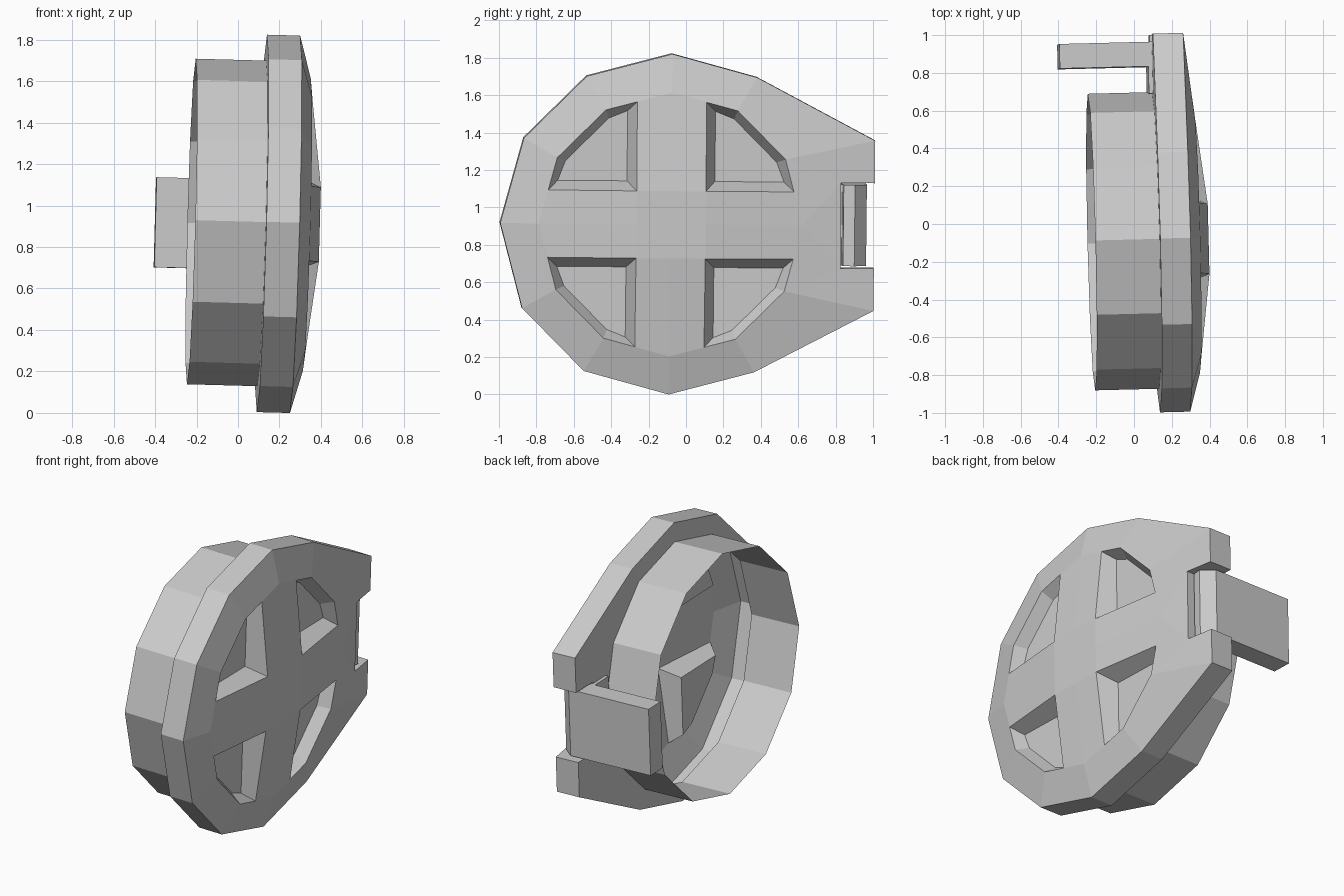
import bpy, bmesh
from math import cos, sin, radians
from mathutils import Matrix, Vector

if "Cube" in bpy.data.objects:
    bpy.data.objects.remove(bpy.data.objects["Cube"])

# Slight overall lean of the whole cap; local x is the cap axis, centre at (0, -0.09, 0.917)
LEAN = Matrix(((1, -0.025, 0.027, 0.0),
               (0.025, 1, 0.011, -0.09),
               (-0.027, -0.008, 1, 0.917),
               (0, 0, 0, 1)))


def build(name, faces):
    bm = bmesh.new()
    for f in faces:
        bm.faces.new([bm.verts.new(Vector(p)) for p in f])
    bmesh.ops.remove_doubles(bm, verts=bm.verts, dist=0.0005)
    bmesh.ops.recalc_face_normals(bm, faces=bm.faces)
    bm.transform(LEAN)
    me = bpy.data.meshes.new(name)
    bm.to_mesh(me)
    bm.free()
    ob = bpy.data.objects.new(name, me)
    bpy.context.collection.objects.link(ob)
    return ob


def ring(r, x):
    return [(x, r * cos(radians(30 * k)), r * sin(radians(30 * k))) for k in range(12)]


def band(a, b):
    n = len(a)
    return [(a[i], a[(i + 1) % n], b[(i + 1) % n], b[i]) for i in range(n)]


def prism(profile, h):
    lo = [(x, y, -h) for x, y in profile]
    hi = [(x, y, h) for x, y in profile]
    return band(lo, hi) + [lo, hi]


def outline(x, xn):
    # twelve-sided rim whose +y side is drawn out to a notched straight end
    rim = ring(0.91, x)
    return ([(xn, 0.91, 0.228), (x, 1.09, 0.228), (x, 1.09, 0.455)] + rim[2:11]
            + [(x, 1.09, -0.455), (x, 1.09, -0.228), (xn, 0.91, -0.228)])


def skirt(inner, o):
    # surface between a twelve-sided ring and the notched outline
    f = [(inner[k], inner[k + 1], o[k + 2], o[k + 1]) for k in range(1, 11)]
    f += [(inner[1], o[2], o[1], o[0]), (inner[1], o[0], inner[0]),
          (inner[0], o[0], o[14]), (inner[0], o[14], inner[11]),
          (inner[11], o[14], o[13], o[12])]
    return f


# Front plate: domed cross, four recessed pockets, rim and back flange
XC, XR, XF = 0.39, 0.332, 0.26
R = ring(0.705, XR)
front, back = outline(0.275, 0.30), outline(0.115, 0.115)
faces = skirt(R, front) + band(front, back) + skirt(ring(0.785, 0.115), back)
corner = (XC, 0.185, 0.18)
w_top, w_side = (XR, 0.185, 0.655), (XR, 0.657, 0.18)
pocket = [corner, w_side, R[1], R[2], w_top]
floor = [(XF, 0.235, 0.23), (XF, 0.605, 0.23), (XF, 0.565, 0.335),
         (XF, 0.335, 0.565), (XF, 0.235, 0.605)]
quarter = [((XC, 0, 0), (XC, 0.185, 0), corner, (XC, 0, 0.18)),
           ((XC, 0, 0.18), corner, w_top, R[3]),
           ((XC, 0.185, 0), R[0], w_side, corner),
           (R[3], w_top, R[2]), (R[0], R[1], w_side),
           floor] + band(pocket, floor)
for sy in (1, -1):
    for sz in (1, -1):
        faces += [[(x, y * sy, z * sz) for x, y, z in f] for f in quarter]
build("front_plate", faces)

# Open collar behind the plate
build("collar", band(ring(0.785, -0.225), ring(0.785, 0.115)))

# Latch tab sitting in the notch, and its small bridge to the collar
build("latch_tab", prism([(-0.375, 0.92), (-0.375, 1.05), (0.195, 1.05),
                          (0.27, 0.985), (0.26, 0.925), (0.115, 0.92)], 0.217))
build("tab_bridge", prism([(0.093, 0.775), (0.093, 0.93), (0.125, 0.93), (0.125, 0.775)], 0.217))
